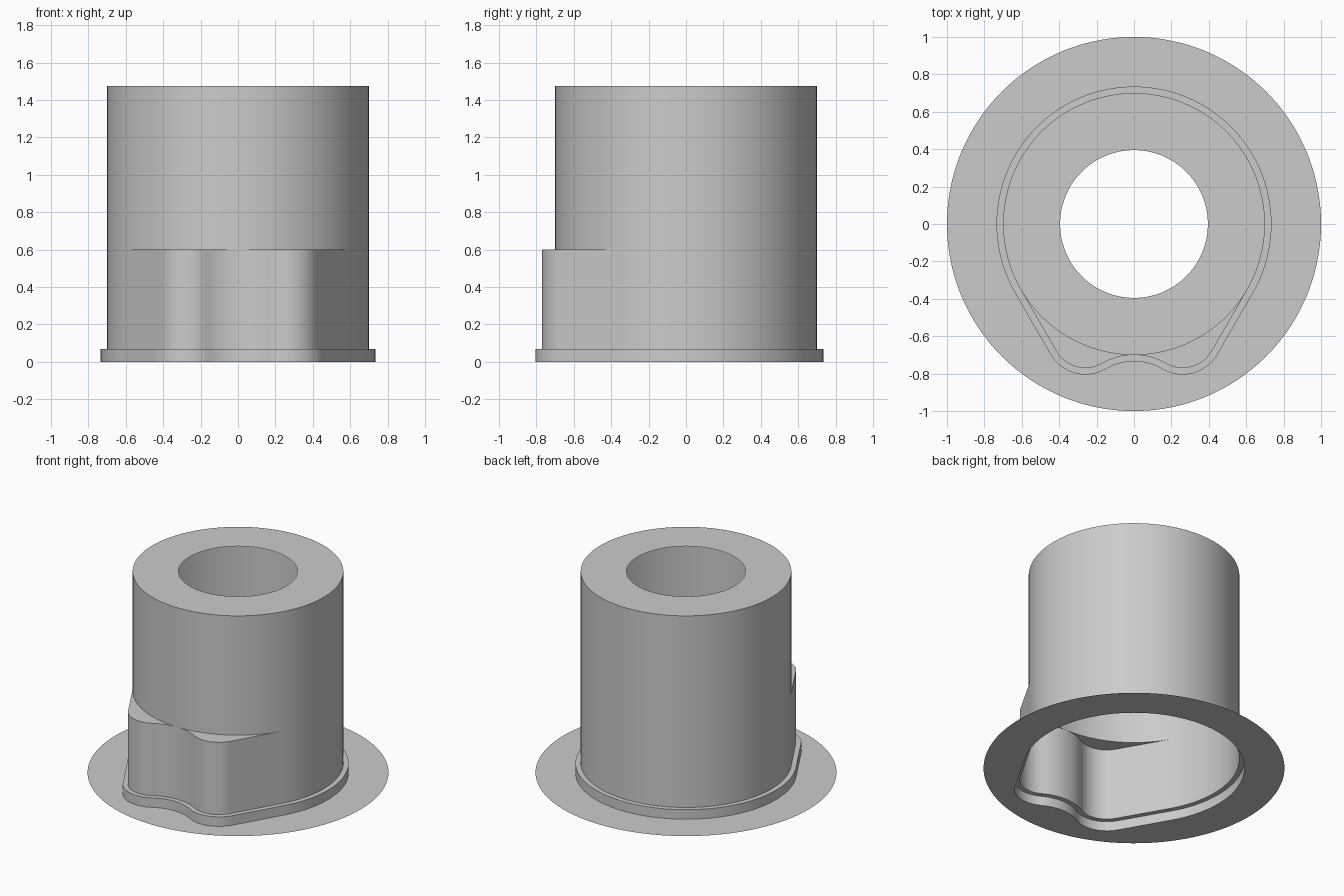
import bpy
import bmesh
from math import sin, cos, atan2, radians

if "Cube" in bpy.data.objects:
    bpy.data.objects.remove(bpy.data.objects["Cube"], do_unlink=True)

# One plain grey for every part
grey = bpy.data.materials.new("plain grey")
grey.use_nodes = True
grey.diffuse_color = (0.6, 0.6, 0.6, 1)
grey.node_tree.nodes["Principled BSDF"].inputs["Base Color"].default_value = (0.6, 0.6, 0.6, 1)

BARREL, BORE, FLANGE = 0.70, 0.395, 1.0
STEP_Z, SHOULDER_Z, TOP_Z = 0.07, 0.60, 1.475


def arc(cx, cy, r, start, end, n):
    """Points on an arc, both ends included (degrees)."""
    angles = [radians(start + (end - start) * i / n) for i in range(n + 1)]
    return [(cx + r * cos(a), cy + r * sin(a)) for a in angles]


def outline(offset=0.0):
    """Round body with two front lobes and a shallow dip between them."""
    main = arc(0, 0, BARREL + offset, -30, 210, 96)
    lobe = arc(-0.26, -0.59, 0.18 + offset, 210, 300, 20)
    dip = arc(0, -1.038, 0.338 - offset, 120, 60, 20)
    other = [(-x, y) for x, y in reversed(lobe)]

    def straight(p, q, n=10):
        return [(p[0] + (q[0] - p[0]) * i / n, p[1] + (q[1] - p[1]) * i / n)
                for i in range(1, n)]

    return (main + straight(main[-1], lobe[0]) + lobe + dip[1:-1]
            + other + straight(other[-1], main[0]))


def circle(r):
    """Circle whose points line up radially with the outline."""
    return [(r * cos(a), r * sin(a)) for a in (atan2(y, x) for x, y in outline())]


def loft(name, rings):
    """Skin a sheet through (points, height) rings."""
    bm = bmesh.new()
    rows = [[bm.verts.new((x, y, z)) for x, y in pts] for pts, z in rings]
    for low, high in zip(rows, rows[1:]):
        n = len(low)
        for i in range(n):
            j = (i + 1) % n
            bm.faces.new((low[i], low[j], high[j], high[i]))
    bmesh.ops.remove_doubles(bm, verts=bm.verts[:], dist=0.0002)
    mesh = bpy.data.meshes.new(name)
    bm.to_mesh(mesh)
    bm.free()
    mesh.materials.append(grey)
    ob = bpy.data.objects.new(name, mesh)
    bpy.context.collection.objects.link(ob)
    bpy.ops.object.select_all(action="DESELECT")
    ob.select_set(True)
    bpy.context.view_layer.objects.active = ob
    bpy.ops.object.shade_smooth_by_angle(angle=radians(35))
    return ob


wide = outline(0.035)
body = outline()

# Flat round flange with a lobed opening
loft("flange", [(circle(FLANGE), 0), (wide, 0)])
# Low stepped collar
loft("collar", [(wide, 0), (wide, STEP_Z), (body, STEP_Z)])
# Lobed lower wall and its crescent shoulders
loft("lobed_body", [(body, STEP_Z), (body, SHOULDER_Z), (circle(BARREL), SHOULDER_Z)])
# Upper round barrel
loft("barrel", [(circle(BARREL), SHOULDER_Z), (circle(BARREL), TOP_Z)])
# Flat top ring with a round opening
loft("top_ring", [(circle(BARREL), TOP_Z), (circle(BORE), TOP_Z)])
